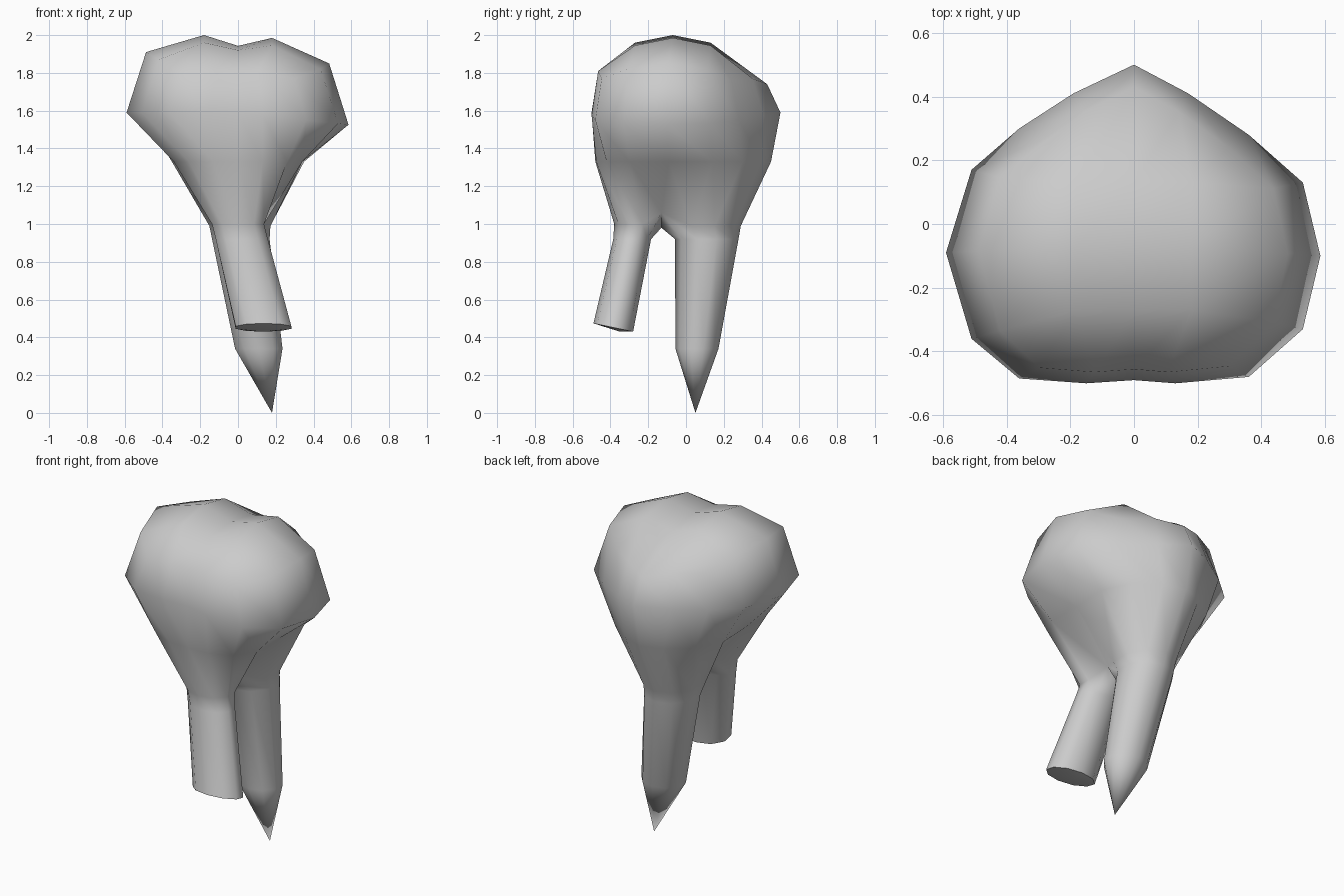
import bpy, bmesh
from math import sin, cos, radians

if "Cube" in bpy.data.objects:
    bpy.data.objects.remove(bpy.data.objects["Cube"])

bm = bmesh.new()


def ring(points):
    return [bm.verts.new(p) for p in points]


def bridge(a, b):
    n = len(a)
    for i in range(n):
        j = (i + 1) % n
        bm.faces.new((a[i], a[j], b[j], b[i]))


def oval(cx, cy, cz, rx, ry, facing, tilt=0.0):
    # ten-sided root section; index 4 points towards the facing angle
    pts = []
    for i in range(10):
        t = radians(facing + 36 * (i - 4))
        pts.append((cx + rx * cos(t), cy + ry * sin(t), cz - tilt * sin(t)))
    return pts


# crown outline, anticlockwise from the left: left, front, right, back
outline = [(-.59, -.09), (-.51, -.36), (-.36, -.485), (-.15, -.5),
           (0, -.49), (.13, -.5), (.36, -.48), (.53, -.33),
           (.585, -.1), (.53, .13), (.36, .28), (.17, .41),
           (0, .5), (-.19, .41), (-.36, .3), (-.51, .17)]
shoulder_z = [1.91, 1.87, 1.79, 1.81, 1.79, 1.81, 1.77, 1.82,
              1.85, 1.82, 1.76, 1.77, 1.74, 1.78, 1.78, 1.87]
neck = [(-.34, -.09), (-.34, -.3), (-.26, -.42), (-.13, -.475), (0, -.48)]
neck_back = [(.35, .14), (.27, .3), (.13, .4), (0, .45)]

shoulder = ring([(x * .825, y * (.93 if y < 0 else .86), z)
                 for (x, y), z in zip(outline, shoulder_z)])
belly = ring([(x, y, 1.59 - max(0, x) * .11) for x, y in outline])
neck_pts = neck + [(-x, y) for x, y in neck[3::-1]] + neck_back
neck_pts += [(-x, y) for x, y in neck_back[2::-1]]
collar = ring([(x, y, 1.33) for x, y in neck_pts])
bridge(shoulder, belly)
bridge(belly, collar)

# biting surface: grid with a groove along the middle
s = shoulder
inner = []
for y, ridge, groove in ((-.27, 1.96, 1.92), (-.07, 2.0, 1.943), (.13, 1.96, 1.91)):
    inner.append(ring([(-.18, y, ridge), (0, y, groove), (.18, y, ridge - .015)]))
grid = [s[2:7],
        [s[1]] + inner[0] + [s[7]],
        [s[0]] + inner[1] + [s[8]],
        [s[15]] + inner[2] + [s[9]],
        [s[14], s[13], s[12], s[11], s[10]]]
for r in range(4):
    for c in range(4):
        bm.faces.new((grid[r][c], grid[r][c + 1], grid[r + 1][c + 1], grid[r + 1][c]))

# fork: the collar splits into a front and a back lobe
left, mid, right = ring([(-.08, -.13, 1.06), (0, -.13, .98), (.08, -.13, 1.06)])
front = ring(oval(0, -.265, 1.0, .145, .115, 270)[1:8])
back = ring(oval(.01, .09, .99, .17, .2, 90)[1:8])
bridge(collar, [left] + front + [right] + back)
front_loop = [left] + front + [right, mid]
back_loop = [right] + back + [left, mid]

# broken front root
for section in (oval(.02, -.285, .92, .145, .1, 270),
                oval(.135, -.385, .452, .155, .105, 270, .022)):
    nxt = ring(section)
    bridge(front_loop, nxt)
    front_loop = nxt
hub = bm.verts.new((.13, -.35, .43))
for i in range(10):
    bm.faces.new((front_loop[i], front_loop[(i + 1) % 10], hub))

# pointed back root
for section in (oval(.015, .11, .92, .16, .168, 90),
                oval(.11, .058, .34, .132, .114, 90)):
    nxt = ring(section)
    bridge(back_loop, nxt)
    back_loop = nxt
tip = bm.verts.new((.18, .05, 0))
for i in range(10):
    bm.faces.new((back_loop[i], back_loop[(i + 1) % 10], tip))

bmesh.ops.recalc_face_normals(bm, faces=bm.faces)
mesh = bpy.data.meshes.new("tooth")
bm.to_mesh(mesh)
bm.free()
tooth = bpy.data.objects.new("tooth", mesh)
bpy.context.collection.objects.link(tooth)
bpy.context.view_layer.objects.active = tooth
tooth.select_set(True)
bpy.ops.object.shade_smooth_by_angle(angle=radians(70))
